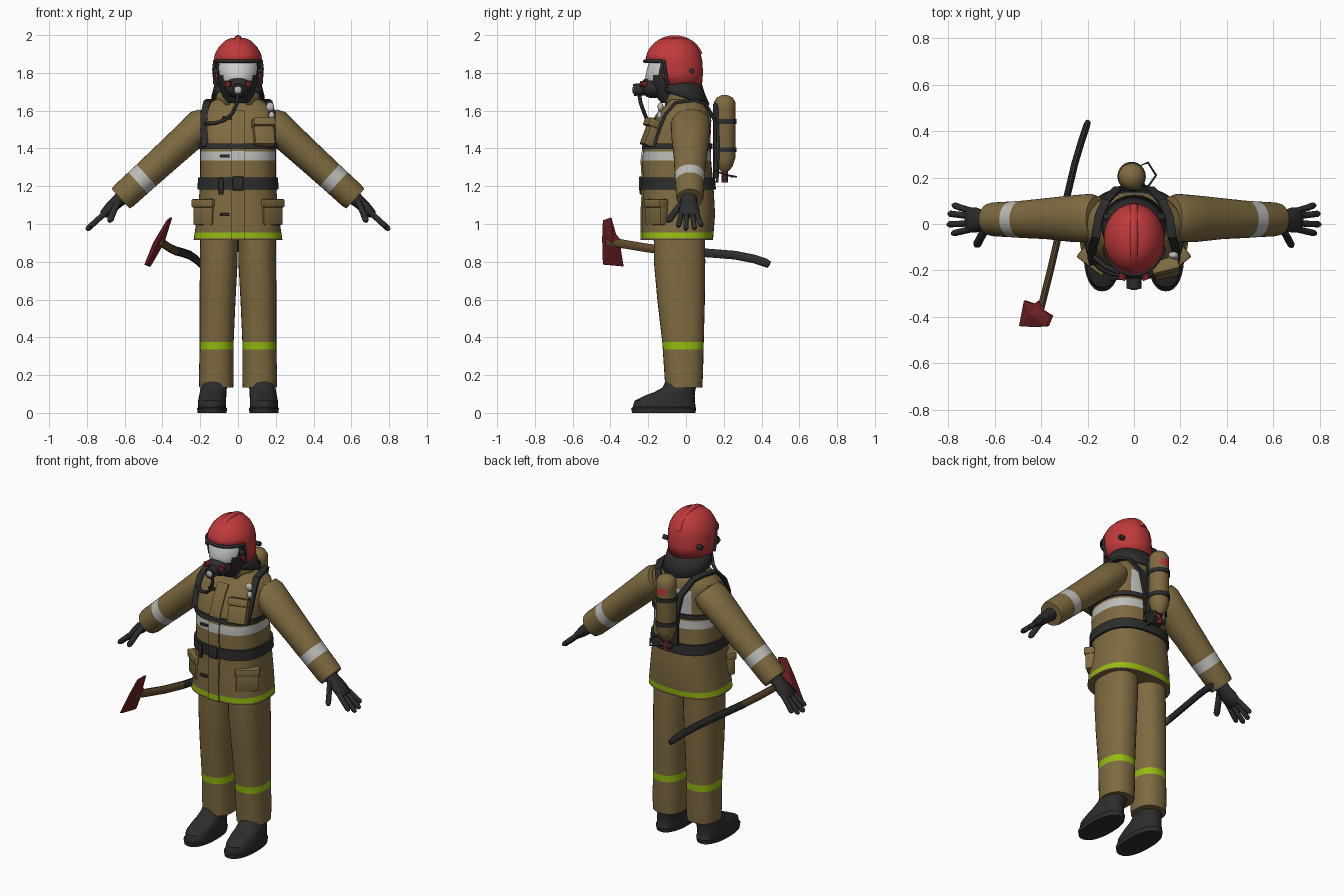
import bpy, bmesh
from math import sin, cos, pi, radians, copysign
from mathutils import Vector, Matrix, Euler

cube = bpy.data.objects.get("Cube")
if cube:
    bpy.data.objects.remove(cube)

COLOURS = {
    "tan_cloth": (0.21, 0.145, 0.052), "black_rubber": (0.026, 0.026, 0.027),
    "helmet_red": (0.53, 0.042, 0.045), "reflective_grey": (0.5, 0.5, 0.48),
    "visor_white": (0.62, 0.63, 0.63), "safety_lime": (0.3, 0.5, 0.005),
    "axe_red": (0.17, 0.016, 0.018), "handle_wood": (0.11, 0.066, 0.026),
}
MATERIALS = {}
for label, rgb in COLOURS.items():
    mat = bpy.data.materials.new(label)
    mat.use_nodes = True
    mat.diffuse_color = (*rgb, 1)
    shader = mat.node_tree.nodes["Principled BSDF"]
    shader.inputs["Base Color"].default_value = (*rgb, 1)
    shader.inputs["Roughness"].default_value = 0.7
    MATERIALS[label] = mat
TAN, BLACK, RED, GREY, WHITE, LIME, AXE, WOOD = COLOURS
IDENTITY = Matrix.Identity(4)


def finish(bm, name, paint, matrix=IDENTITY, angle=40, thickness=0):
    """Colour faces by a rule, set sharp edges and create the object."""
    bmesh.ops.recalc_face_normals(bm, faces=bm.faces[:])
    used = []
    for face in bm.faces:
        colour = paint(face.calc_center_median()) if callable(paint) else paint
        if colour not in used:
            used.append(colour)
        face.material_index = used.index(colour)
        face.smooth = True
    for edge in bm.edges:
        edge.smooth = edge.calc_face_angle(0) < radians(angle)
    bm.transform(matrix)
    mesh = bpy.data.meshes.new(name)
    bm.to_mesh(mesh)
    bm.free()
    for colour in used:
        mesh.materials.append(MATERIALS[colour])
    obj = bpy.data.objects.new(name, mesh)
    bpy.context.collection.objects.link(obj)
    if thickness:
        obj.modifiers.new("shell", "SOLIDIFY").thickness = thickness
    return obj


def skin(name, rings, paint, drop=None, **options):
    """Join rings of points into a capped tube; drop removes faces by rule."""
    bm = bmesh.new()
    loops = [[bm.verts.new(p) for p in ring] for ring in rings]
    count = len(loops[0])
    for low, high in zip(loops, loops[1:]):
        for i in range(count):
            j = (i + 1) % count
            bm.faces.new((low[i], low[j], high[j], high[i]))
    if not options.get("thickness"):
        bm.faces.new(loops[0])
    bm.faces.new(loops[-1])
    if drop:
        gone = [f for f in bm.faces if drop(f.calc_center_median())]
        bmesh.ops.delete(bm, geom=gone, context="FACES")
    return finish(bm, name, paint, **options)


def loft(name, sections, paint, power=2.0, sides=32, **options):
    """Sections are (z, x, y, half width, half depth, optional tilt)."""
    rings = []
    for z, x, y, rx, ry, *tilt in sections:
        ring = []
        for i in range(sides):
            c, s = cos(2 * pi * i / sides), sin(2 * pi * i / sides)
            dx = rx * copysign(abs(c) ** (2 / power), c)
            dy = ry * copysign(abs(s) ** (2 / power), s)
            ring.append((x + dx, y + dy, z + (tilt[0] * dy if tilt else 0)))
        rings.append(ring)
    return skin(name, rings, paint, **options)


def tube(name, points, w, h, paint, wide=(1, 0, 0), sides=10, tip=1.0, **options):
    """Sweep an oval, or a flat strip when sides is four, along a path."""
    pts = [Vector(p) for p in points]
    rings, last = [], len(pts) - 1
    grow, turn = (2 ** 0.5, pi / 4) if sides == 4 else (1, 0)
    for k, p in enumerate(pts):
        along = (pts[min(k + 1, last)] - pts[max(k - 1, 0)]).normalized()
        across = Vector(wide)
        across = (across - along * across.dot(along)).normalized()
        normal = along.cross(across)
        size = grow * (tip if k == last else 1)
        angles = [2 * pi * i / sides + turn for i in range(sides)]
        rings.append([p + across * (w * size * cos(a)) + normal * (h * size * sin(a))
                      for a in angles])
    return skin(name, rings, paint, **options)


def box(name, centre, size, paint, turn=(0, 0, 0), bevel=0.008):
    bm = bmesh.new()
    bmesh.ops.create_cube(bm, size=1, matrix=Matrix.Diagonal((*size, 1)))
    bmesh.ops.bevel(bm, geom=bm.edges[:], offset=bevel, segments=2, affect="EDGES", profile=0.5)
    rotation = Euler([radians(a) for a in turn]).to_matrix().to_4x4()
    return finish(bm, name, paint, matrix=Matrix.Translation(centre) @ rotation)


def ball(name, centre, radii, paint):
    x, y, z = centre
    steps = [radians(a) for a in range(-80, 81, 20)]
    loft(name, [(z + radii[2] * sin(a), x, y, radii[0] * cos(a), radii[1] * cos(a))
                for a in steps], paint, sides=20)


def peg(name, start, end, radius, paint, wide=(1, 0, 0)):
    tube(name, (start, end), radius, radius, paint, wide=wide, sides=16)


# Jacket body
BODY = [(.915, 0, -.045, .235, .188), (1.05, 0, -.04, .215, .194), (1.21, 0, -.04, .2, .185),
        (1.335, 0, -.05, .2, .183), (1.45, 0, -.043, .2, .173), (1.55, 0, -.018, .205, .152),
        (1.6, 0, -.005, .2, .13), (1.635, 0, 0, .16, .105), (1.665, 0, -.01, .11, .09),
        (1.69, 0, -.015, .07, .07)]


def body_at(z, extra=0.0):
    for a, b in zip(BODY, BODY[1:]):
        if a[0] <= z <= b[0]:
            f = (z - a[0]) / (b[0] - a[0])
            x, y, rx, ry = [p + (q - p) * f for p, q in zip(a[1:], b[1:])]
            return (z, x, y, rx + extra, ry + extra)


def jacket_paint(c):
    if .925 < c.z < .955:
        return LIME
    if 1.335 < c.z < 1.385:
        return GREY
    return GREY if 1.42 < c.z < 1.57 and c.y > 0 and abs(c.x) < .11 else TAN


levels = sorted([s[0] for s in BODY] + [.925, .955, 1.13, 1.385, 1.42, 1.5, 1.57])
loft("jacket", [body_at(z) for z in levels], jacket_paint, power=2.5, sides=48)
placket = [body_at(z) for z in levels if z < 1.62]
tube("jacket_placket", [(0, s[2] - s[4] - .002, s[0]) for s in placket], .035, .006,
     jacket_paint, sides=4)
loft("collar", [(1.63, 0, -.01, .125, .11), (1.68, 0, -.02, .115, .1), (1.73, 0, -.02, .105, .09)],
     TAN, drop=lambda c: (abs(c.x) < .04 and c.y < 0) or c.z > 1.72, thickness=.01)

# Belts and harness
for name, low, high, extra in (("waist_belt", 1.183, 1.245, .012), ("chest_strap", 1.398, 1.425, .01)):
    loft(name, [body_at(low, extra), body_at(high, extra)], BLACK, power=2.5, sides=48)
box("belt_buckle", (0, -.24, 1.214), (.06, .02, .075), BLACK)
box("belt_clip", (-.09, -.235, 1.2), (.025, .02, .09), BLACK)
for z in (1.05, 1.36, 1.56):
    s = body_at(z)
    box("jacket_clasp", (-.06 if z > 1.5 else -.07, s[2] - s[4], z), (.05, .016, .016), BLACK, bevel=.004)
box("harness_plate", (0, .155, 1.44), (.07, .025, .4), BLACK)

# Air cylinder
TANK = (-.01, .205)
loft("air_cylinder", [(z, *TANK, r, r) for z, r in
     ((1.28, .022), (1.305, .042), (1.35, .057), (1.575, .057), (1.615, .057), (1.645, .057),
      (1.67, .042), (1.682, .015))],
     lambda c: RED if 1.575 < c.z < 1.615 and c.y > .25 else TAN, angle=50)
for z in (1.38, 1.53):
    loft("cylinder_band", [(z, *TANK, .061, .063), (z + .025, *TANK, .061, .063)], BLACK)
peg("cylinder_valve", (*TANK, 1.22), (*TANK, 1.29), .018, AXE)
peg("valve_knob", (-.05, .205, 1.245), (.03, .205, 1.245), .014, BLACK, (0, 0, 1))
tube("air_line", [(0, .24, 1.25), (.06, .265, 1.25), (.095, .21, 1.26), (.06, .16, 1.28), (.02, .16, 1.3)],
     .005, .005, BLACK)
tube("back_line", [(.03, .165, 1.22), (.04, .17, 1.4), (.03, .165, 1.62)], .008, .008, BLACK)

# Head and visor
loft("head", [(1.64, 0, -.05, .075, .08), (1.7, 0, -.07, .09, .11), (1.76, 0, -.08, .105, .135),
              (1.79, 0, -.078, .11, .135), (1.82, 0, -.075, .116, .132), (1.87, 0, -.07, .112, .12),
              (1.9, 0, -.07, .1, .1)],
     lambda c: WHITE if 1.76 < c.z < 1.87 and c.y < -.1 and abs(c.x) < (.1 if c.z > 1.79 else .08)
     else BLACK, sides=48)
ball("mask", (0, -.175, 1.725), (.07, .065, .06), BLACK)
peg("mask_regulator", (0, -.2, 1.715), (0, -.278, 1.71), .032, BLACK)
ball("regulator_cap", (0, -.277, 1.71), (.02, .008, .02), GREY)
tube("mask_hose", [(0, -.25, 1.7), (-.005, -.24, 1.64), (-.03, -.22, 1.585), (-.07, -.205, 1.55),
                   (-.12, -.185, 1.535), (-.175, -.14, 1.53)], .01, .01, BLACK, wide=(1, .3, .2))

# Helmet
HELMET = [(1.735, 0, -.045, .124, .13), (1.8, 0, -.06, .13, .15), (1.86, 0, -.065, .13, .152),
          (1.9, 0, -.065, .122, .143), (1.94, 0, -.063, .1, .122), (1.97, 0, -.06, .07, .09),
          (1.985, 0, -.06, .036, .05)]
loft("helmet", HELMET, RED, sides=40, thickness=.006,
     drop=lambda c: c.z < 1.86 and c.y < -.11)
tube("helmet_crest", [(0, -.06 + .145 * cos(a), 1.852 + .135 * sin(a)) for a in
     [radians(d) for d in range(20, 161, 10)]], .018, .013, RED)
rim = [(.131 * cos(a), -.065 + .153 * sin(a), 1.862) for a in [radians(d) for d in range(200, 341, 10)]]
tube("helmet_rim", [(-.122, -.1, 1.74), (-.128, -.11, 1.82)] + rim + [(.128, -.11, 1.82), (.122, -.1, 1.74)],
     .009, .009, BLACK, wide=(.1, 1, .4))
loft("neck_guard", [(1.67, 0, -.01, .142, .135, -.28), (1.71, 0, -.025, .132, .125, -.15),
                    (1.77, 0, -.045, .118, .12)], BLACK, thickness=.008,
     drop=lambda c: c.y < -.1 or c.z > 1.765)

# Paired parts: side is +1 on the model's left and -1 on its right
for side, word in ((1, "left"), (-1, "right")):
    for y in (-.12, .03):
        peg(word + "_helmet_bolt", (side * .1, y, 1.81), (side * .131, y, 1.81), .014, BLACK, (0, 0, 1))
    peg(word + "_mask_filter", (side * .04, -.2, 1.74), (side * .055, -.24, 1.74), .016, AXE)
    tube(word + "_shoulder_strap", [(side * x, y, z) for x, y, z in
         ((.175, -.17, 1.41), (.182, -.142, 1.5), (.18, -.11, 1.58), (.165, -.055, 1.643),
          (.15, .04, 1.655), (.12, .1, 1.64), (.07, .152, 1.55), (.04, .155, 1.42), (.04, .16, 1.24))],
         .018, .008, BLACK, sides=4)
    box(word + "_hip_pocket", (side * .172, -.155, 1.06), (.13, .055, .13), TAN, (0, 0, side * 38))
    box(word + "_pocket_flap", (side * .175, -.16, 1.11), (.14, .06, .045), TAN, (0, 0, side * 38))

    # Arm and gloved hand share a frame running down the sleeve
    arm = Matrix.Translation((side * .16, .02, 1.555)) @ Matrix.Rotation(side * radians(132.4), 4, "Y")
    loft(word + "_sleeve", [(0, 0, .005, .07, .095), (.04, 0, .005, .088, .105), (.15, 0, .003, .084, .1),
                            (.3, 0, .003, .08, .088), (.44, 0, 0, .077, .08), (.5, 0, 0, .076, .077),
                            (.6, 0, 0, .075, .073), (.625, 0, 0, .07, .068)],
         lambda c: GREY if .44 < c.z < .5 else TAN, matrix=arm)
    loft(word + "_glove", [(.6, 0, -.005, .042, .045), (.65, 0, -.005, .034, .042),
                           (.7, 0, -.003, .032, .053), (.745, 0, -.003, .024, .054),
                           (.76, 0, -.003, .012, .045)], BLACK, sides=20, matrix=arm)
    for base, end, reach in ((-.042, -.062, .845), (-.016, -.022, .87), (.012, .025, .865), (.036, .062, .84)):
        tube(word + "_finger", [(0, base, .73), (0, (base + end) / 2, .79), (0, end * .96, reach - .012),
                                (0, end, reach)], .015, .014, BLACK, tip=.5, matrix=arm)
    tube(word + "_thumb", [(0, -.03, .64), (side * .02, -.07, .69), (side * .045, -.108, .74),
                           (side * .05, -.115, .752)], .018, .016, BLACK, wide=(1, 1, 0), tip=.5, matrix=arm)

    # Trouser leg and boot
    loft(word + "_trouser_leg", [(z, side * x, y, rx, ry) for z, x, y, rx, ry in
         ((.135, .115, -.012, .09, .098), (.2, .115, -.012, .092, .102), (.335, .113, -.015, .09, .108),
          (.375, .113, -.016, .09, .11), (.6, .108, -.026, .095, .126), (.8, .102, -.034, .1, .136),
          (.95, .1, -.035, .1, .136))],
         lambda c: LIME if .335 < c.z < .375 else TAN, power=2.3)
    loft(word + "_boot", [(z, side * x, y, rx, ry) for z, x, y, rx, ry in
         ((0, .137, -.118, .076, .168), (.025, .137, -.118, .08, .172), (.03, .137, -.116, .074, .166),
          (.065, .137, -.112, .074, .16), (.09, .134, -.088, .072, .134), (.11, .132, -.06, .07, .108),
          (.135, .128, -.035, .07, .088), (.19, .12, -.02, .072, .08))], BLACK, power=2.3)

# Chest pocket and gauge on the left side
box("chest_pocket", (.135, -.188, 1.48), (.11, .05, .14), TAN, (-21, 0, 14))
box("chest_pocket_flap", (.135, -.182, 1.535), (.12, .06, .045), TAN, (-21, 0, 14))
ball("gauge", (.17, -.135, 1.62), (.022, .016, .024), GREY)
ball("gauge_clip", (.178, -.14, 1.575), (.016, .014, .02), GREY)

# Axe with a wooden neck and black grip
tube("axe_handle", [(-.415, -.42, .91), (-.39, -.32, .892), (-.36, -.2, .872), (-.33, -.07, .858),
                    (-.3, .07, .85), (-.255, .26, .835), (-.225, .36, .815), (-.205, .42, .795),
                    (-.198, .44, .785)], .015, .024, lambda c: WOOD if c.y < -.07 else BLACK, tip=.8)
outline = [(-.44, 1.02), (-.395, 1.035), (-.37, .945), (-.33, .9), (-.345, .865), (-.33, .775),
           (-.44, .785), (-.444, .92)]
bm = bmesh.new()


def axe_point(y, z, offset):
    return bm.verts.new((-.42 + .5 * (z - .9) + .24 * (y + .39) + offset, y, z))


near, far = [[axe_point(y, z, t) for y, z in outline] for t in (-.006, .006)]
hubs = [axe_point(-.39, .9, t) for t in (-.03, .03)]
for i in range(len(outline)):
    j = (i + 1) % len(outline)
    bm.faces.new((near[i], near[j], far[j], far[i]))
    bm.faces.new((near[i], near[j], hubs[0]))
    bm.faces.new((far[i], far[j], hubs[1]))
finish(bm, "axe_head", AXE, angle=15)
